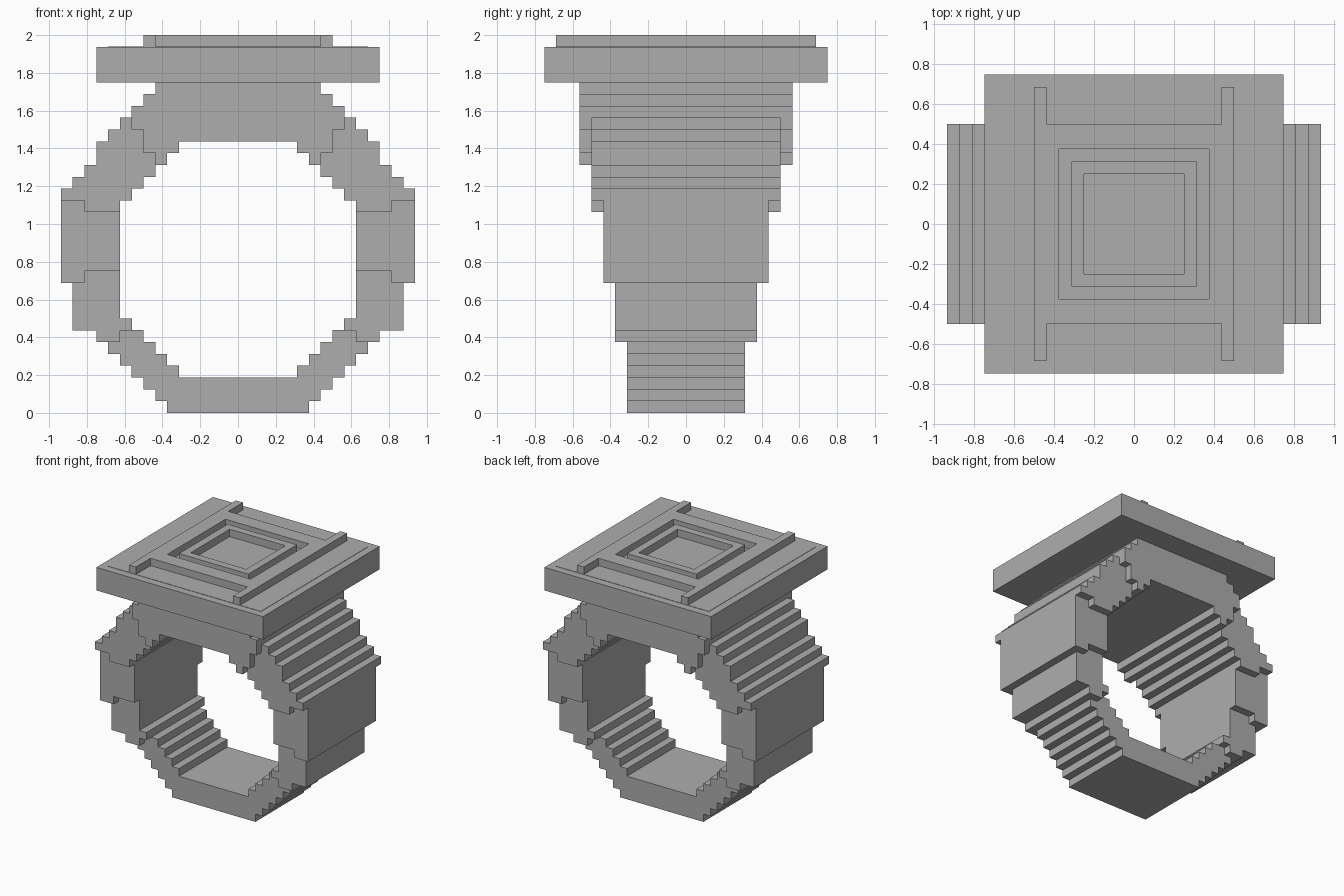
import bpy
import bmesh

cube = bpy.data.objects.get("Cube")
if cube:
    bpy.data.objects.remove(cube, do_unlink=True)

U = 1 / 16  # one step of the blocky grid

grey = bpy.data.materials.new("plain_grey")
grey.use_nodes = True
COLOUR = (0.42, 0.42, 0.42, 1)
grey.diffuse_color = COLOUR
grey.node_tree.nodes["Principled BSDF"].inputs["Base Color"].default_value = COLOUR


def finish(name, bm, mirror=False):
    bmesh.ops.recalc_face_normals(bm, faces=bm.faces)
    # open the centre seam so that mirrored halves join cleanly
    seam = [f for f in bm.faces if all(abs(v.co.x) < 1e-5 for v in f.verts)]
    bmesh.ops.delete(bm, geom=seam, context="FACES")
    mesh = bpy.data.meshes.new(name)
    bm.to_mesh(mesh)
    bm.free()
    mesh.materials.append(grey)
    obj = bpy.data.objects.new(name, mesh)
    bpy.context.collection.objects.link(obj)
    if mirror:
        obj.modifiers.new("mirror", "MIRROR").use_clip = True
    return obj


def extrude(bm, face, offset):
    moved = bmesh.ops.extrude_face_region(bm, geom=[face])["geom"]
    verts = [g for g in moved if isinstance(g, bmesh.types.BMVert)]
    bmesh.ops.translate(bm, verts=verts, vec=offset)


def stepped_band(name, depth, bottom, rows):
    """Mirrored stepped profile; rows are (inner, outer) half widths going up."""
    outer, inner = [], []
    for i, (a, b) in enumerate(rows):
        z = bottom + i
        outer += [(b, z), (b, z + 1)]
        inner += [(a, z), (a, z + 1)]
    outline = list(dict.fromkeys(outer + inner[::-1]))
    bm = bmesh.new()
    face = bm.faces.new([bm.verts.new((x * U, -depth * U, z * U)) for x, z in outline])
    extrude(bm, face, (0, 2 * depth * U, 0))
    return finish(name, bm, mirror=True)


def slab(name, x0, x1, half_y, z0, z1, mirror=False):
    bm = bmesh.new()
    corners = [(x0, -half_y), (x1, -half_y), (x1, half_y), (x0, half_y)]
    face = bm.faces.new([bm.verts.new((x * U, y * U, z0 * U)) for x, y in corners])
    extrude(bm, face, (0, 0, (z1 - z0) * U))
    return finish(name, bm, mirror)


def square_frame(name, half_x, half_y, hole, z0, z1):
    bm = bmesh.new()
    signs = [(-1, -1), (1, -1), (1, 1), (-1, 1)]
    loops = [[bm.verts.new((sx * hx * U, sy * hy * U, z * U)) for sx, sy in signs]
             for hx, hy, z in ((half_x, half_y, z0), (half_x, half_y, z1),
                               (hole, hole, z1), (hole, hole, z0))]
    for j in range(4):
        a, b = loops[j], loops[(j + 1) % 4]
        for i in range(4):
            k = (i + 1) % 4
            bm.faces.new((a[i], a[k], b[k], b[i]))
    return finish(name, bm)


# Ring band, widening in depth from the base to the crown
stepped_band("band_base", 5, 0,
             [(0, 6), (0, 7), (0, 8), (5, 9), (6, 10), (7, 11), (8, 10)])
stepped_band("band_lower_sides", 6, 6,
             [(10, 12), (9, 14)] + [(10, 14)] * 3 + [(10, 13)])
stepped_band("band_middle_sides", 7, 11,
             [(13, 15)] + [(10, 15)] * 5 + [(13, 15)])
stepped_band("band_shoulders", 8, 17,
             [(10, 13), (9, 15), (8, 14), (7, 13), (7, 12), (8, 12), (8, 11), (9, 10)])
stepped_band("band_crown", 9, 21,
             [(6, 7), (5, 8), (0, 8), (0, 9), (0, 9), (0, 8), (0, 7)])

# Square top plate with a faint raised sheet
slab("top_plate", -12, 12, 12, 28, 31)
slab("plate_sheet", -11, 11, 11, 31, 31.04)

# Raised decoration on the plate
slab("side_bar", 7, 8, 11, 31, 32, mirror=True)
square_frame("outer_frame", 7, 8, 6, 31, 32)
square_frame("inner_frame", 5, 5, 4, 31, 32)
